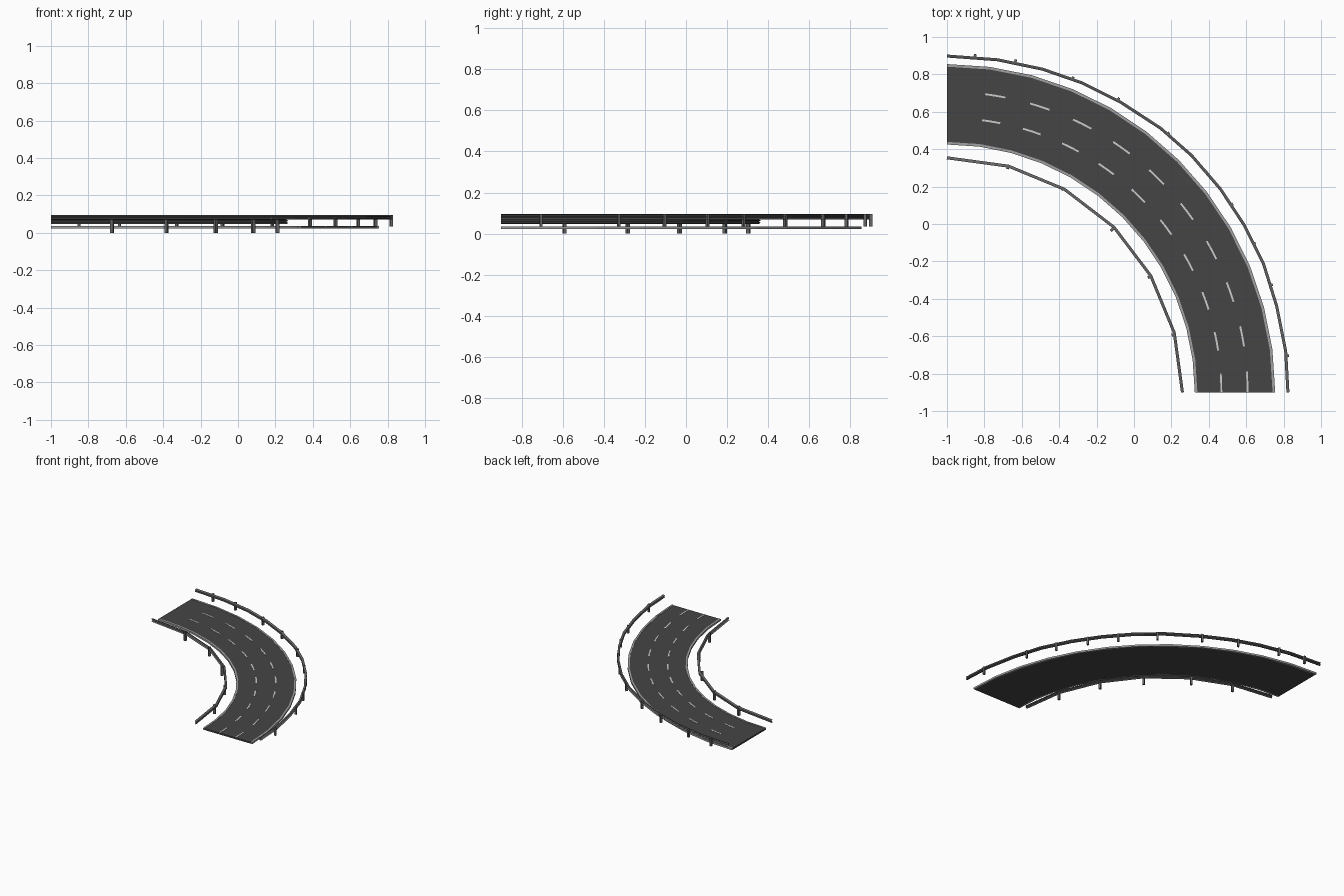
import bpy, bmesh, math
from mathutils import Vector, Matrix

if "Cube" in bpy.data.objects:
    bpy.data.objects.remove(bpy.data.objects["Cube"])

CX, CY = -1.0, -0.9          # centre of the bend


def material(name, v):
    m = bpy.data.materials.new(name)
    m.diffuse_color = (v, v, v, 1)
    m.use_nodes = True
    m.node_tree.nodes["Principled BSDF"].inputs["Base Color"].default_value = m.diffuse_color
    return m


ASPHALT = material("asphalt", 0.06)
STEEL = material("steel", 0.13)
PAINT = material("paint", 0.6)
KERB = material("kerb_grey", 0.35)


def finish(bm, name, mat):
    bmesh.ops.recalc_face_normals(bm, faces=bm.faces)
    me = bpy.data.meshes.new(name)
    bm.to_mesh(me)
    bm.free()
    me.materials.append(mat)
    ob = bpy.data.objects.new(name, me)
    bpy.context.collection.objects.link(ob)
    return ob


def sweep(bm, path, profile):
    """Sweep a closed (offset, z) profile along (point, normal) pairs."""
    rings = [[bm.verts.new((p.x + n.x * o, p.y + n.y * o, z)) for o, z in profile]
             for p, n in path]
    k = len(profile)
    for a, b in zip(rings, rings[1:]):
        for i in range(k):
            j = (i + 1) % k
            bm.faces.new((a[i], a[j], b[j], b[i]))
    bm.faces.new(rings[0])
    bm.faces.new(rings[-1][::-1])


def arc(r, a0, a1, steps):
    """Arc path, angles in degrees clockwise from +y."""
    out = []
    for i in range(steps + 1):
        a = math.radians(a0 + (a1 - a0) * i / steps)
        d = Vector((math.sin(a), math.cos(a)))
        out.append((Vector((CX, CY)) + d * r, d))
    return out


def polyline(pts):
    """Polyline path with mitred normals pointing away from the bend centre."""
    pts = [Vector(p) for p in pts]
    out = []
    for i, p in enumerate(pts):
        t = Vector((0, 0))
        if i:
            t += (p - pts[i - 1]).normalized()
        if i < len(pts) - 1:
            t += (pts[i + 1] - p).normalized()
        t.normalize()
        out.append((p, Vector((-t.y, t.x))))
    return out


def box(w, z0, z1):
    return [(-w, z0), (w, z0), (w, z1), (-w, z1)]


# road slab
bm = bmesh.new()
sweep(bm, arc(1.54, 0, 90, 12), box(0.205, 0.022, 0.034))
finish(bm, "road_surface", ASPHALT)

# edge strips along both sides
for name, r in (("inner_edge_strip", 1.332), ("outer_edge_strip", 1.748)):
    bm = bmesh.new()
    sweep(bm, arc(r, 0, 90, 12), box(0.007, 0.022, 0.036))
    finish(bm, name, KERB)

# dashed lane lines
for name, r in (("inner_lane_dashes", 1.467), ("outer_lane_dashes", 1.607)):
    bm = bmesh.new()
    for i in range(10):
        a = 7.3 + 8.75 * i
        sweep(bm, arc(r, a, min(a + 3.9, 90), 2), box(0.005, 0.033, 0.0355))
    finish(bm, name, PAINT)


# guard rails: W-shaped beam plus posts on the far side from the road
def guard_rail(side, pts, posts, z0, rail_low, rail_high, s, half):
    h = rail_high - rail_low
    wave = [(0.006, 0), (-0.005, 0.2), (-0.005, 0.35), (0.004, 0.5),
            (-0.005, 0.65), (-0.005, 0.8), (0.006, 1)]
    front = [(s * o, rail_low + h * t) for o, t in wave]
    back = [(s * (o + 0.005), rail_low + h * t) for o, t in reversed(wave)]
    bm = bmesh.new()
    sweep(bm, polyline(pts), front + back)
    finish(bm, side + "_guard_rail", STEEL)
    bm = bmesh.new()
    for x, y in posts:
        yaw = math.atan2(y - CY, x - CX)
        zt = rail_high + 0.001
        m = (Matrix.Translation((x, y, (z0 + zt) / 2)) @ Matrix.Rotation(yaw, 4, 'Z')
             @ Matrix.Diagonal((half * 2, half * 1.7, zt - z0, 1)))
        bmesh.ops.create_cube(bm, size=1, matrix=m)
    finish(bm, side + "_rail_posts", STEEL)


guard_rail("outer",
           [(-1, .895), (-.73, .875), (-.49, .825), (-.28, .752), (-.075, .65),
            (.14, .51), (.305, .365), (.46, .185), (.585, -.005), (.69, -.215),
            (.76, -.44), (.808, -.68), (.82, -.9)],
           [(-.85, .9), (-.633, .872), (-.327, .78), (-.083, .668), (.183, .483),
            (.384, .28), (.522, .105), (.643, -.105), (.735, -.327), (.82, -.705)],
           0.034, 0.07, 0.095, 1, 0.008)
guard_rail("inner",
           [(-1, .357), (-.67, .312), (-.37, .188), (-.105, -.015), (.092, -.275),
            (.218, -.58), (.262, -.9)],
           [(-.674, .303), (-.382, .188), (-.118, -.032), (.082, -.283), (.21, -.592)],
           0.0, 0.046, 0.071, -1, 0.009)
